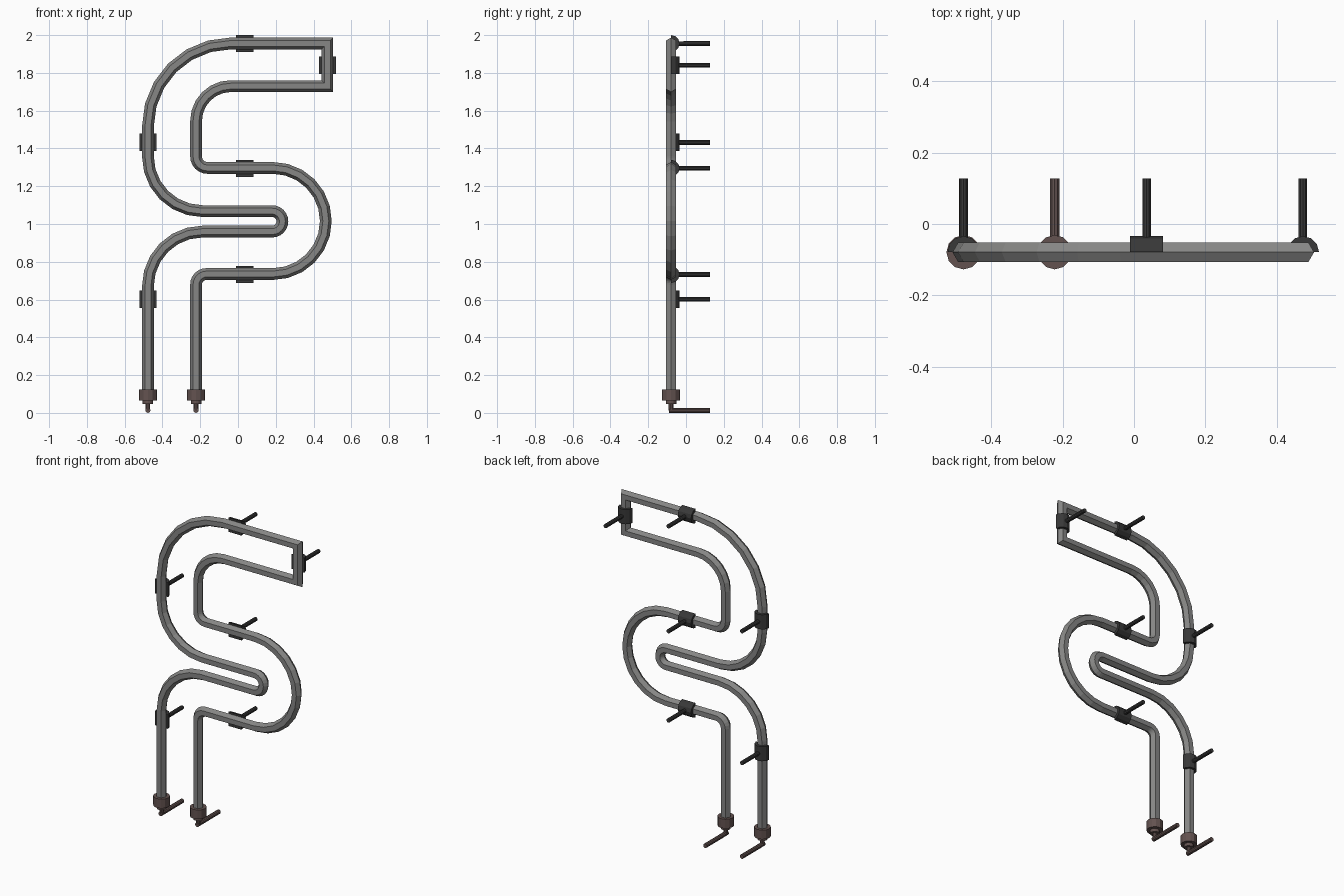
import bpy, bmesh, math
from mathutils import Vector, Matrix

cube = bpy.data.objects.get("Cube")
if cube:
    bpy.data.objects.remove(cube)

Y = -0.079       # depth of the tube's centre line
BACK = 0.127     # where all rods end


def material(name, rgb):
    m = bpy.data.materials.new(name)
    m.use_nodes = True
    col = (*rgb, 1)
    m.diffuse_color = col
    bsdf = m.node_tree.nodes["Principled BSDF"]
    bsdf.inputs["Base Color"].default_value = col
    bsdf.inputs["Roughness"].default_value = 0.6
    return m


steel = material("steel grey", (0.24, 0.24, 0.235))
dark = material("dark grey", (0.04, 0.04, 0.04))
brown = material("dull brown", (0.125, 0.085, 0.08))


def finish(name, bm, mat):
    bmesh.ops.recalc_face_normals(bm, faces=bm.faces)
    me = bpy.data.meshes.new(name)
    bm.to_mesh(me)
    bm.free()
    me.materials.append(mat)
    ob = bpy.data.objects.new(name, me)
    bpy.context.collection.objects.link(ob)
    return ob


def rod(bm, a, b, r, sides):
    """Add a capped cylinder running from a to b."""
    a, b = Vector(a), Vector(b)
    d = b - a
    turn = d.to_track_quat('Z', 'Y').to_matrix().to_4x4()
    bmesh.ops.create_cone(bm, cap_ends=True, segments=sides, radius1=r, radius2=r,
                          depth=d.length, matrix=Matrix.Translation((a + b) / 2) @ turn)


def rounded(corners, steps=6):
    """Turn (x, z, radius) corners into a path with arcs at the corners."""
    pts = []
    for i, (x, z, r) in enumerate(corners):
        p = Vector((x, z))
        if r == 0:
            pts.append(p)
            continue
        u = (Vector(corners[i - 1][:2]) - p).normalized()
        v = (Vector(corners[i + 1][:2]) - p).normalized()
        c = p + (u + v) * r
        for k in range(steps + 1):
            t = k / steps * math.pi / 2
            q = c - v * r * math.cos(t) - u * r * math.sin(t)
            if not pts or (q - pts[-1]).length > 1e-4:
                pts.append(q)
    return pts


def sweep(name, pts, r, mat, sides=6):
    """Sweep a polygon along a flat path with mitred joints."""
    bm = bmesh.new()
    rings = []
    for i, p in enumerate(pts):
        d1 = (p - pts[i - 1]).normalized() if i else None
        d2 = (pts[i + 1] - p).normalized() if i < len(pts) - 1 else d1
        d1 = d1 or d2
        t = (d1 + d2).normalized()
        n = Vector((-t.y, t.x)) / t.dot(d1)
        ring = []
        for k in range(sides):
            a = 2 * math.pi * k / sides
            q = p + n * r * math.cos(a)
            ring.append(bm.verts.new((q.x, Y + r * math.sin(a), q.y)))
        rings.append(ring)
    for A, B in zip(rings, rings[1:]):
        for k in range(sides):
            j = (k + 1) % sides
            bm.faces.new((A[k], A[j], B[j], B[k]))
    bm.faces.new(rings[0])
    bm.faces.new(rings[-1])
    return finish(name, bm, mat)


# Bent hexagonal tube, from the outer leg round to the inner leg
L, M, R = -0.477, -0.222, 0.473
corners = [
    (L, 0.1, 0), (L, 0.96, 0.29),
    (0.235, 0.96, 0.054), (0.235, 1.068, 0.054),
    (L, 1.068, 0.29), (L, 1.956, 0.44),
    (R, 1.956, 0), (R, 1.73, 0),
    (M, 1.73, 0.185), (M, 1.297, 0.06),
    (0.465, 1.297, 0.281), (0.465, 0.735, 0.281),
    (M, 0.735, 0.055), (M, 0.1, 0),
]
sweep("bent_tube", rounded(corners), 0.031, steel)


# Half-round wall clamps, each with a rod to the back
def clamp(name, x, z, upright, r=0.045, half=0.046, steps=6):
    bm = bmesh.new()
    ends = []
    for s in (-half, half):
        ring = []
        for k in range(steps + 1):
            a = math.pi * k / steps
            w, d = r * math.cos(a), Y + r * math.sin(a)
            ring.append(bm.verts.new((x + w, d, z + s) if upright else (x + s, d, z + w)))
        ends.append(ring)
        bm.faces.new(ring)
    A, B = ends
    for k in range(steps + 1):
        j = (k + 1) % (steps + 1)
        bm.faces.new((A[k], A[j], B[j], B[k]))
    rod(bm, (x, Y + 0.02, z), (x, BACK, z), 0.0125, 10)
    finish(name, bm, dark)


clamp("top_clamp", 0.035, 1.955, False)
clamp("middle_clamp", 0.035, 1.295, False)
clamp("lower_clamp", 0.035, 0.733, False)
clamp("end_clamp", R, 1.84, True)
clamp("upper_side_clamp", L, 1.432, True)
clamp("lower_side_clamp", L, 0.602, True)

# End fittings: collar, neck and a thin pipe that turns to the back
for name, x in (("outer_fitting", L), ("inner_fitting", M)):
    bm = bmesh.new()
    rod(bm, (x, Y, 0.066), (x, Y, 0.124), 0.048, 12)
    rod(bm, (x, Y, 0.046), (x, Y, 0.07), 0.028, 12)
    rod(bm, (x, Y, 0.012), (x, Y, 0.05), 0.013, 10)
    rod(bm, (x, Y - 0.012, 0.0135), (x, BACK, 0.0135), 0.0135, 10)
    finish(name, bm, brown)
